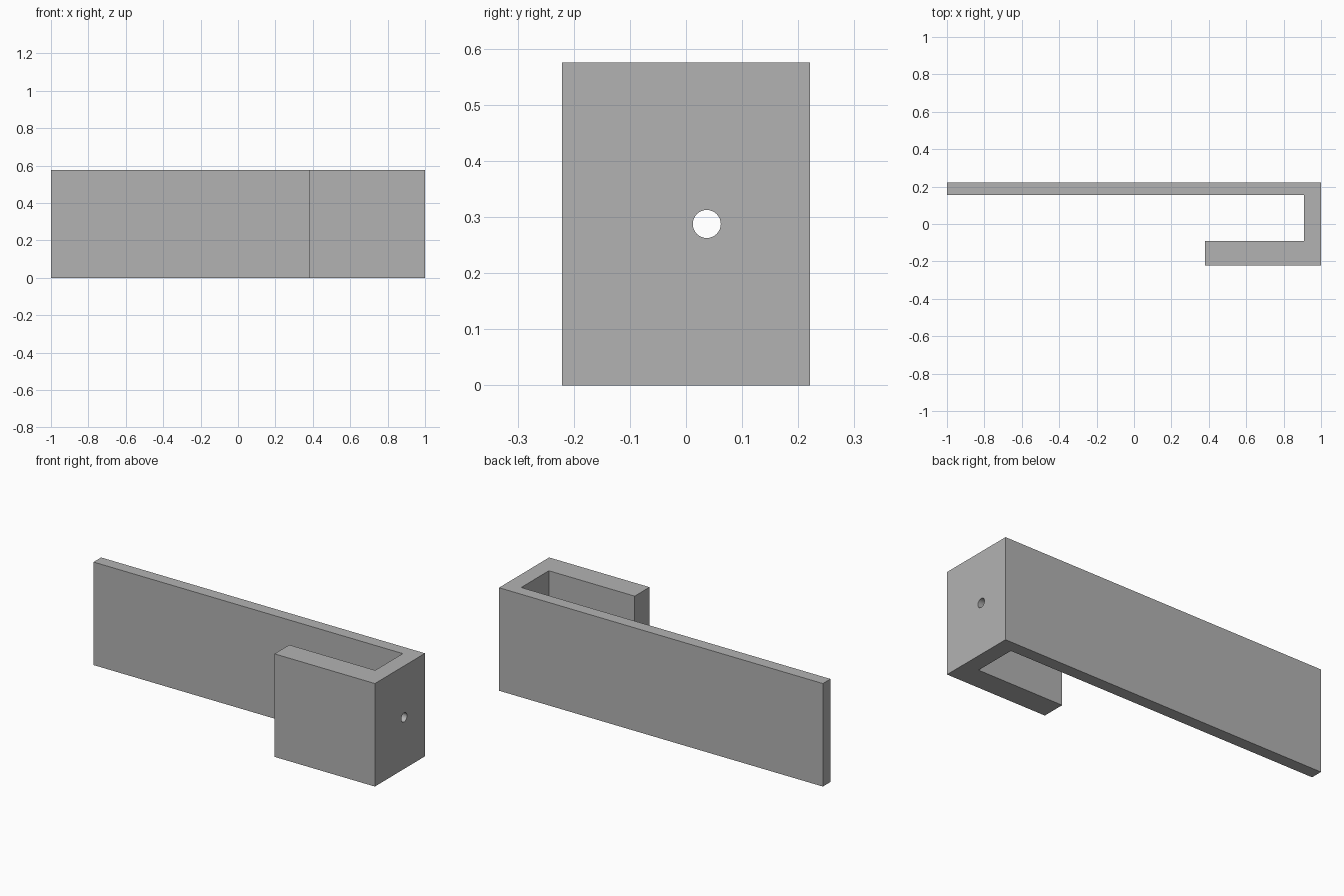
import bpy
import bmesh
import math
from mathutils import Matrix, Vector

if "Cube" in bpy.data.objects:
    bpy.data.objects.remove(bpy.data.objects["Cube"], do_unlink=True)

HEIGHT = 0.575
HALF_DEPTH = 0.221
WEB_INNER = 0.91

grey = bpy.data.materials.new("plain grey")
grey.use_nodes = True
colour = (0.45, 0.45, 0.45, 1)
grey.diffuse_color = colour
grey.node_tree.nodes["Principled BSDF"].inputs["Base Color"].default_value = colour


def make_object(name, bm):
    bmesh.ops.recalc_face_normals(bm, faces=bm.faces)
    mesh = bpy.data.meshes.new(name)
    bm.to_mesh(mesh)
    bm.free()
    mesh.materials.append(grey)
    obj = bpy.data.objects.new(name, mesh)
    bpy.context.collection.objects.link(obj)
    return obj


# Hook-shaped bracket: long back arm, end web and short thick front arm
profile = [
    (-1, HALF_DEPTH), (-1, 0.154), (WEB_INNER, 0.154), (WEB_INNER, -0.09),
    (0.38, -0.09), (0.38, -HALF_DEPTH), (1, -HALF_DEPTH), (1, HALF_DEPTH),
]
bm = bmesh.new()
base = bm.faces.new([bm.verts.new((x, y, 0)) for x, y in profile])
side = bmesh.ops.extrude_face_region(bm, geom=[base])
top = [v for v in side["geom"] if isinstance(v, bmesh.types.BMVert)]
bmesh.ops.translate(bm, verts=top, vec=Vector((0, 0, HEIGHT)))
bracket = make_object("bracket", bm)

# Screw hole through the end web
bm = bmesh.new()
place = Matrix.Translation((0.955, 0.037, HEIGHT / 2)) @ Matrix.Rotation(math.pi / 2, 4, "Y")
bmesh.ops.create_cone(bm, cap_ends=True, segments=32, radius1=0.025, radius2=0.025,
                      depth=0.2, matrix=place)
cutter = make_object("screw_hole_cutter", bm)
cutter.hide_render = True

hole = bracket.modifiers.new("screw hole", "BOOLEAN")
hole.operation = "DIFFERENCE"
hole.solver = "EXACT"
hole.object = cutter

# Apply the cut so the helper can go, then smooth the bore only
bpy.ops.object.select_all(action="DESELECT")
bpy.context.view_layer.objects.active = bracket
bracket.select_set(True)
bpy.ops.object.modifier_apply(modifier=hole.name)
bpy.data.objects.remove(cutter, do_unlink=True)
bpy.ops.object.shade_smooth_by_angle(angle=math.radians(30))
